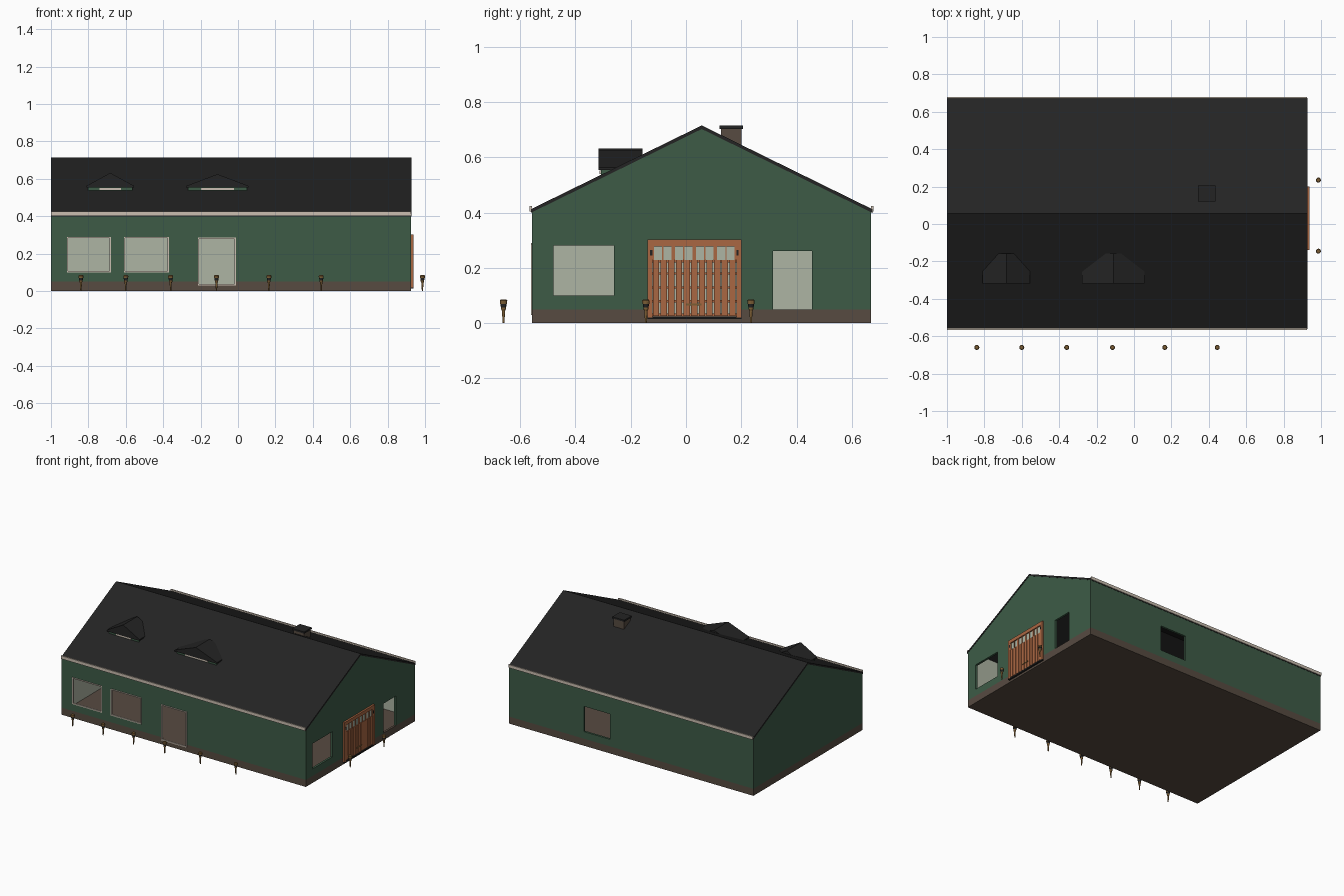
import bpy, bmesh, math
from mathutils import Vector

if "Cube" in bpy.data.objects:
    bpy.data.objects.remove(bpy.data.objects["Cube"])


def mat(name, r, g, b):
    m = bpy.data.materials.new(name)
    m.diffuse_color = (r, g, b, 1)
    m.use_nodes = True
    m.node_tree.nodes["Principled BSDF"].inputs["Base Color"].default_value = m.diffuse_color
    return m


GREEN = mat("green siding", 0.047, 0.105, 0.062)
BLACK = mat("black roofing", 0.017, 0.017, 0.017)
BROWN = mat("brown stone", 0.095, 0.07, 0.053)
CREAM = mat("cream trim", 0.6, 0.52, 0.44)
PALE = mat("pale interior", 0.42, 0.46, 0.37)
WOOD = mat("orange wood", 0.40, 0.135, 0.055)
BRASS = mat("dark brass", 0.20, 0.11, 0.035)

X0, X1, Y0, Y1 = -1.0, 0.925, -0.557, 0.67
RY, RZ, EZ = 0.057, 0.715, 0.412


def finish(name, bm, *mats):
    bmesh.ops.recalc_face_normals(bm, faces=bm.faces)
    me = bpy.data.meshes.new(name)
    bm.to_mesh(me)
    bm.free()
    for m in mats:
        me.materials.append(m)
    ob = bpy.data.objects.new(name, me)
    bpy.context.collection.objects.link(ob)
    return ob


def add_box(bm, lo, hi):
    v = bmesh.ops.create_cube(bm, size=1)["verts"]
    for p in v:
        p.co = [(l + h) / 2 + c * (h - l) for l, h, c in zip(lo, hi, p.co)]


def boxes(name, m, items):
    bm = bmesh.new()
    for lo, hi in items:
        add_box(bm, lo, hi)
    return finish(name, bm, m)


def prism(name, pts, axis, a, b, m):
    """Extrude a 2D profile along x (profile y,z) or y (profile x,z)."""
    bm = bmesh.new()
    put = (lambda p, t: (t, p[0], p[1])) if axis == "x" else (lambda p, t: (p[0], t, p[1]))
    f = bm.faces.new([bm.verts.new(put(p, a)) for p in pts])
    r = bmesh.ops.extrude_face_region(bm, geom=[f])
    d = Vector((b - a, 0, 0) if axis == "x" else (0, b - a, 0))
    bmesh.ops.translate(bm, vec=d, verts=[g for g in r["geom"] if isinstance(g, bmesh.types.BMVert)])
    return finish(name, bm, m)


def wall(name, place, u0, u1, inward, openings):
    """Wall with rectangular openings: brown base, green outside, pale inside."""
    bm = bmesh.new()
    t, zb = 0.015, 0.03
    us = [u0] + [u for o in openings for u in o[:2]] + [u1]
    cells = [(us[i], us[i + 1], zb, EZ) for i in range(0, len(us), 2)]
    for a, b, z0, z1 in openings:
        cells += [(a, b, zb, z0), (a, b, z1, EZ)]
    for a, b, z0, z1 in cells:
        for s, e in ((z0, min(z1, 0.05)), (max(z0, 0.05), z1)):
            if e - s > 0.001:
                p, q = place(a, 0, s), place(b, t, e)
                add_box(bm, [min(c) for c in zip(p, q)], [max(c) for c in zip(p, q)])
    bmesh.ops.recalc_face_normals(bm, faces=bm.faces)
    for f in bm.faces:
        if f.normal.dot(Vector(inward)) > 0.5:
            f.material_index = 2
        elif f.calc_center_median().z < 0.0501:
            f.material_index = 1
    finish(name, bm, GREEN, BROWN, PALE)


# Foundation and walls
boxes("foundation_slab", BROWN, [((X0, Y0, 0), (X1, Y1, 0.03))])
front_open = [(-0.915, -0.68, 0.1, 0.29), (-0.61, -0.37, 0.1, 0.29), (-0.215, -0.012, 0.03, 0.285)]
wall("front_wall", lambda u, d, z: (u, Y0 + d, z), X0, X1, (0, 1, 0), front_open)
wall("back_wall", lambda u, d, z: (u, Y1 - d, z), X0, X1, (0, -1, 0), [(0.13, 0.336, 0.1, 0.28)])
wall("left_wall", lambda u, d, z: (X0 + d, u, z), Y0 + 0.015, Y1 - 0.015, (1, 0, 0), [])
wall("right_wall", lambda u, d, z: (X1 - d, u, z), Y0 + 0.015, Y1 - 0.015, (-1, 0, 0),
     [(-0.48, -0.26, 0.1, 0.28), (-0.14, 0.2, 0.03, 0.3), (0.315, 0.455, 0.05, 0.26)])
for side, a, b in (("left", X0, X0 + 0.015), ("right", X1 - 0.015, X1)):
    prism(side + "_gable", [(Y0, EZ), (Y1, EZ), (RY, RZ - 0.012)], "x", a, b, GREEN)

# Roof shell and gutters
prism("roof", [(Y0 - 0.004, EZ), (RY, RZ), (Y1 + 0.004, EZ), (Y1 + 0.004, EZ - 0.013),
               (RY, RZ - 0.013), (Y0 - 0.004, EZ - 0.013)], "x", X0 - 0.0005, X1 + 0.002, BLACK)
boxes("gutters", CREAM, [((X0, y, 0.403), (X1, y + 0.009, 0.424)) for y in (Y0 - 0.009, Y1)])

# Window and door frames on the front
frames = []
for a, b, z0, z1 in front_open:
    w, y0, y1 = 0.007, Y0 - 0.004, Y0 + 0.008
    frames += [((a, y0, z0), (a + w, y1, z1)), ((b - w, y0, z0), (b, y1, z1)),
               ((a, y0, z1 - w), (b, y1, z1)), ((a, y0, z0), (b, y1, z0 + w))]
boxes("front_frames", CREAM, frames)

# Dormers
for n, (cx, hw, top, win) in enumerate(((-0.683, 0.128, 0.632, 0.058), (-0.11, 0.167, 0.625, 0.088)), 1):
    prism(f"dormer_roof_{n}", [(cx - hw, 0.553), (cx + hw, 0.553), (cx + hw, 0.562), (cx, top),
                               (cx - hw, 0.562)], "y", -0.317, -0.158, BLACK)
    boxes(f"dormer_wall_{n}", GREEN, [((cx - hw + 0.01, -0.307, 0.53), (cx + hw - 0.01, -0.2, 0.553))])
    boxes(f"dormer_window_{n}", CREAM, [((cx - win, -0.312, 0.54), (cx + win, -0.306, 0.552))])

# Chimney
boxes("chimney", BROWN, [((0.349, 0.127, 0.62), (0.431, 0.2, 0.702))])
boxes("chimney_cap", BLACK, [((0.343, 0.121, 0.702), (0.437, 0.206, 0.714))])

# Garage door: frame, planks with gaps, rails behind, windows and hardware
D0, D1 = X1 - 0.002, X1 + 0.01
boxes("garage_frame", WOOD, [((D0, -0.14, 0.02), (D1 + 0.003, -0.122, 0.3)),
                             ((D0, 0.182, 0.02), (D1 + 0.003, 0.2, 0.3)),
                             ((D0, -0.14, 0.277), (D1 + 0.003, 0.2, 0.302))])
N = 11
step = 0.304 / N
boxes("garage_planks", WOOD, [((D0 + 0.003, -0.122 + i * step + 0.0025, 0.026),
                               (D1, -0.122 + (i + 1) * step - 0.0025, 0.228)) for i in range(N)])
boxes("garage_rails", WOOD, [((D0 - 0.003, -0.122, z), (D0 + 0.005, 0.182, z + 0.008))
                             for z in (0.026, 0.075, 0.125, 0.175, 0.22)])
boxes("garage_windows", PALE, [((D0 + 0.002, -0.122, 0.228), (D0 + 0.007, 0.182, 0.277))])
boxes("garage_mullions", WOOD, [((D0, -0.122 + i * 0.076 - 0.006, 0.228), (D1, -0.122 + i * 0.076 + 0.006, 0.277))
                                for i in range(5)]
      + [((D0, -0.122 + (i + 0.5) * 0.076 - 0.002, 0.228), (D1, -0.122 + (i + 0.5) * 0.076 + 0.002, 0.277))
         for i in range(4)])
boxes("garage_sill", BLACK, [((D0, -0.14, 0.014), (D1 + 0.002, 0.2, 0.023))])
boxes("garage_handle", BRASS, [((D1, 0.0, 0.064), (D1 + 0.004, 0.056, 0.071))])
boxes("garage_hinges", BLACK, [((D1, y, 0.245), (D1 + 0.004, y + 0.008, 0.265)) for y in (-0.13, 0.182)])


# Garden lamps: lathed stake, head and cap
def lathe(bm, x, y, prof, n=12):
    rings = [[bm.verts.new((x + r * math.cos(2 * math.pi * i / n), y + r * math.sin(2 * math.pi * i / n), z))
              for i in range(n)] for r, z in prof]
    bm.faces.new(rings[0])
    bm.faces.new(rings[-1])
    for a, b in zip(rings, rings[1:]):
        for i in range(n):
            j = (i + 1) % n
            bm.faces.new((a[i], a[j], b[j], b[i]))


spots = [(x, -0.66) for x in (-0.84, -0.6, -0.36, -0.115, 0.165, 0.445)] + [(0.986, -0.145), (0.986, 0.235)]
for n, (x, y) in enumerate(spots, 1):
    bm = bmesh.new()
    lathe(bm, x, y, [(0.003, 0), (0.006, 0.045), (0.009, 0.05), (0.009, 0.058)])
    lathe(bm, x, y, [(0.013, 0.069), (0.0135, 0.081), (0.01, 0.085)])
    finish(f"lamp_{n}", bm, BRASS)
    bm = bmesh.new()
    lathe(bm, x, y, [(0.0095, 0.057), (0.0115, 0.07)])
    finish(f"lamp_collar_{n}", bm, BLACK)
